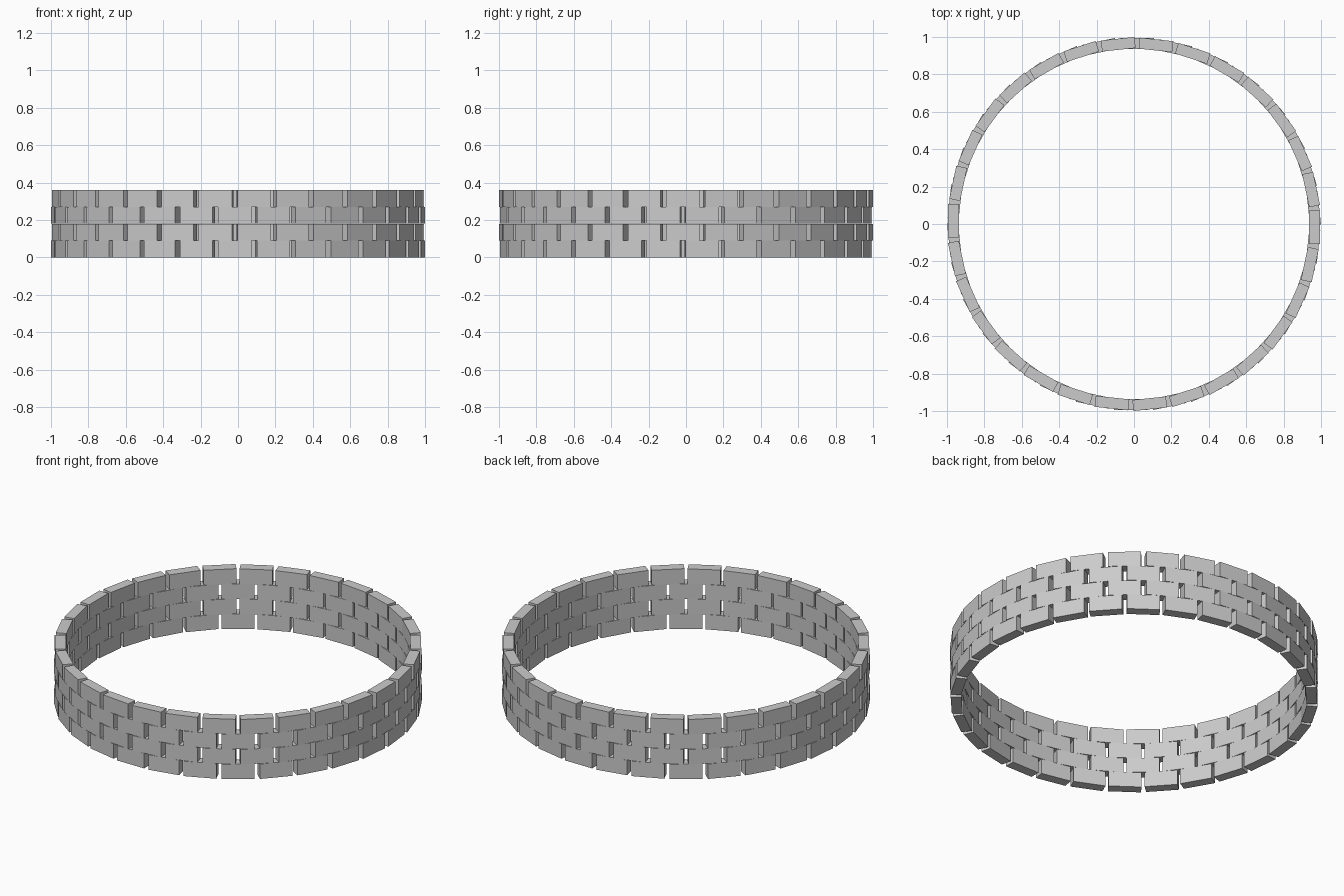
import bpy, bmesh
from math import radians
from mathutils import Matrix, Vector

if "Cube" in bpy.data.objects:
    bpy.data.objects.remove(bpy.data.objects["Cube"])

COUNT, ROWS = 30, 4
ROW_H = 0.09
SIZE = Vector((0.059, 0.18, 0.0895))     # thickness, length, height
CENTRE = Vector((0.9645, -0.017, 0))     # brick sits slightly off its radius


def brick_row(name, z, turn):
    """One ring of separate bricks, staggered by turn degrees."""
    bm = bmesh.new()
    for i in range(COUNT):
        m = (Matrix.Rotation(radians(turn + i * 360 / COUNT), 4, 'Z')
             @ Matrix.Translation(CENTRE + Vector((0, 0, z)))
             @ Matrix.Diagonal((*SIZE, 1)))
        bmesh.ops.create_cube(bm, size=1, matrix=m)
    me = bpy.data.meshes.new(name)
    bm.to_mesh(me)
    bm.free()
    ob = bpy.data.objects.new(name, me)
    bpy.context.collection.objects.link(ob)


# Courses in running bond, each half a brick round from the one below
for r in range(ROWS):
    brick_row(f"brick_course_{r + 1}", SIZE.z / 2 + r * ROW_H,
              0 if r % 2 else 180 / COUNT)
